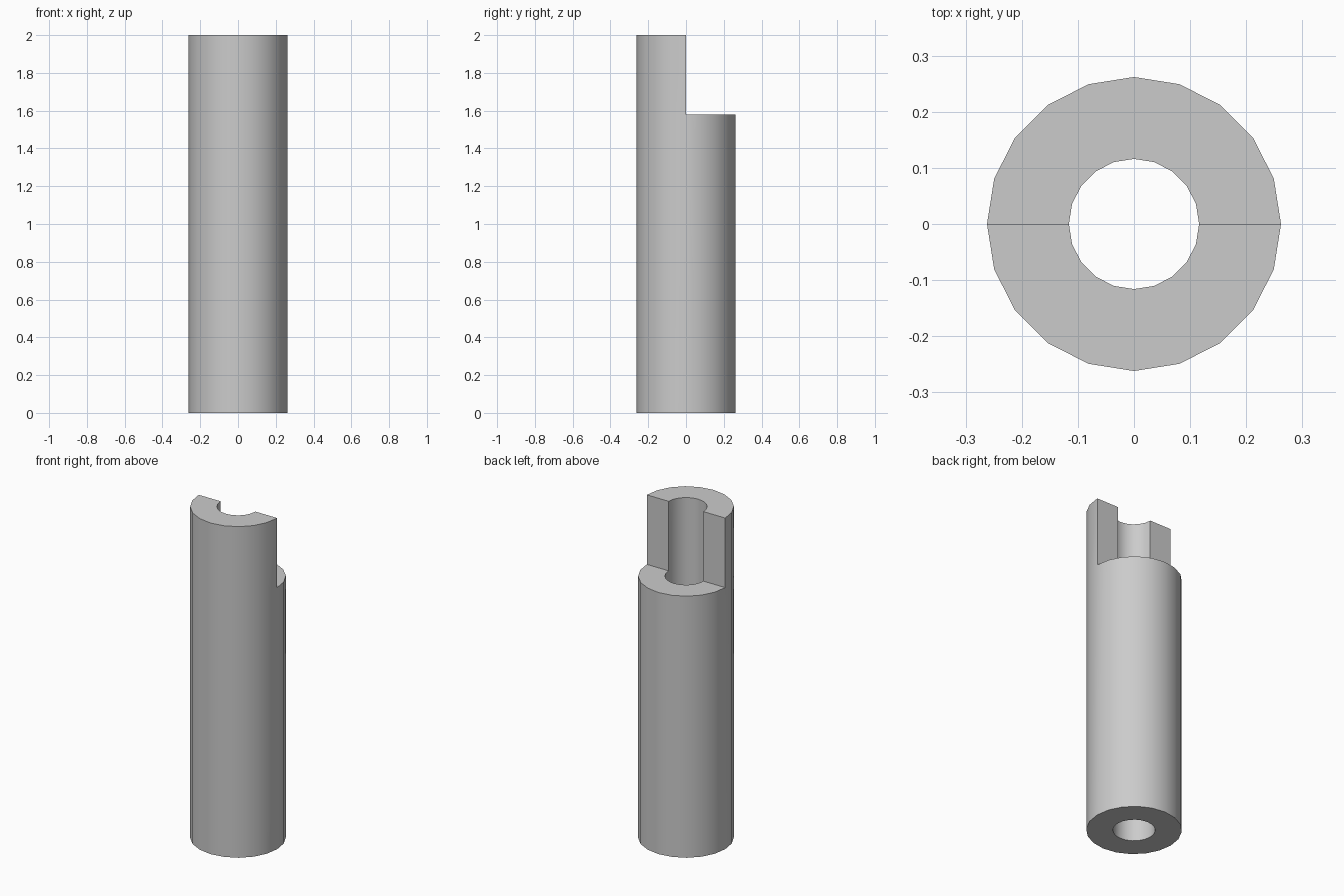
import bpy, bmesh
from math import cos, sin, pi

cube = bpy.data.objects.get("Cube")
if cube:
    bpy.data.objects.remove(cube, do_unlink=True)

SIDES = 20
OUTER, INNER = 0.262, 0.116
STEP, TOP = 1.58, 2.0

grey = bpy.data.materials.new("plain grey")
grey.use_nodes = True
colour = (0.6, 0.6, 0.6, 1)
grey.diffuse_color = colour
grey.node_tree.nodes["Principled BSDF"].inputs["Base Color"].default_value = colour


def ring(bm, radius, z):
    return [bm.verts.new((radius * cos(2 * pi * i / SIDES),
                          radius * sin(2 * pi * i / SIDES), z))
            for i in range(SIDES)]


bm = bmesh.new()

# Full tube up to the step: bottom, shoulder, outer wall and bore
out_low, in_low = ring(bm, OUTER, 0), ring(bm, INNER, 0)
out_mid, in_mid = ring(bm, OUTER, STEP), ring(bm, INNER, STEP)
out_top, in_top = ring(bm, OUTER, TOP), ring(bm, INNER, TOP)


def strip(a, b, sectors):
    for i in sectors:
        j = (i + 1) % SIDES
        bm.faces.new((a[i], a[j], b[j], b[i]))


back, front = range(SIDES // 2), range(SIDES // 2, SIDES)
everywhere = range(SIDES)
strip(in_low, out_low, everywhere)
strip(out_low, out_mid, everywhere)
strip(in_mid, in_low, everywhere)
strip(out_mid, in_mid, back)

# Half tube standing above the step at the front
strip(out_mid, out_top, front)
strip(in_top, in_mid, front)
strip(out_top, in_top, front)
for i in (0, SIDES // 2):
    bm.faces.new((out_mid[i], in_mid[i], in_top[i], out_top[i]))

# Remove the unused top points at the back
bmesh.ops.delete(bm, geom=[v for v in bm.verts if not v.link_faces], context='VERTS')
bmesh.ops.recalc_face_normals(bm, faces=bm.faces)

mesh = bpy.data.meshes.new("stepped_tube")
bm.to_mesh(mesh)
bm.free()
mesh.materials.append(grey)
tube = bpy.data.objects.new("stepped_tube", mesh)
bpy.context.collection.objects.link(tube)

# Smooth round walls with crisp rims
bpy.ops.object.select_all(action='DESELECT')
tube.select_set(True)
bpy.context.view_layer.objects.active = tube
bpy.ops.object.shade_smooth_by_angle(angle=pi / 6)
